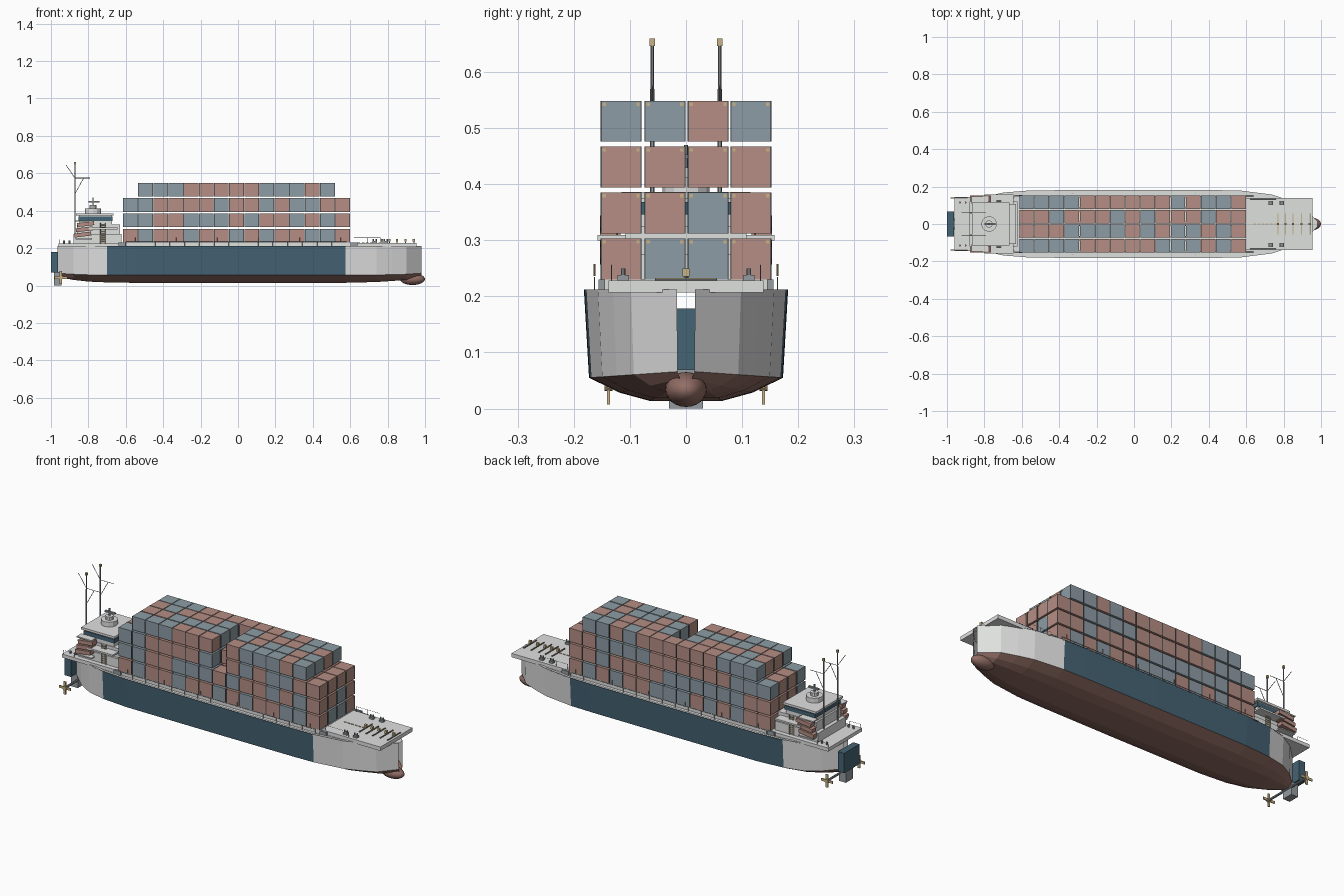
import bpy, bmesh, math, random
from mathutils import Vector, Matrix

if "Cube" in bpy.data.objects:
    bpy.data.objects.remove(bpy.data.objects["Cube"])

random.seed(7)

def mat(name, r, g, b):
    m = bpy.data.materials.new(name)
    m.diffuse_color = (r, g, b, 1)
    m.use_nodes = True
    m.node_tree.nodes["Principled BSDF"].inputs["Base Color"].default_value = m.diffuse_color
    return m

GREY = mat("light grey", .74, .75, .74)
NAVY = mat("hull blue", .06, .125, .175)
KEEL = mat("bottom red", .29, .155, .13)
RED = mat("container red", .46, .27, .23)
BLUE = mat("container blue grey", .265, .335, .375)
GOLD = mat("brass", .58, .45, .24)
DARK = mat("dark steel", .09, .10, .11)
STEEL = mat("steel grey", .30, .33, .35)

def finish(name, bm, *mats):
    me = bpy.data.meshes.new(name)
    bm.to_mesh(me)
    bm.free()
    for m in mats:
        me.materials.append(m)
    ob = bpy.data.objects.new(name, me)
    bpy.context.collection.objects.link(ob)
    return ob

def add_box(bm, x0, x1, y0, y1, z0, z1, mi=0, tilt=0):
    c = Vector(((x0 + x1) / 2, (y0 + y1) / 2, (z0 + z1) / 2))
    m = Matrix.Translation(c) @ Matrix.Rotation(tilt, 4, 'Y') @ Matrix.Diagonal((x1 - x0, y1 - y0, z1 - z0, 1))
    r = bmesh.ops.create_cube(bm, size=1, matrix=m)
    for f in {f for v in r["verts"] for f in v.link_faces}:
        f.material_index = mi

def add_rod(bm, a, b, r, n=6, mi=0):
    a, b = Vector(a), Vector(b)
    m = Matrix.Translation((a + b) / 2) @ (b - a).to_track_quat('Z', 'Y').to_matrix().to_4x4()
    res = bmesh.ops.create_cone(bm, cap_ends=True, segments=n, radius1=r, radius2=r,
                                depth=(b - a).length, matrix=m)
    for f in {f for v in res["verts"] for f in v.link_faces}:
        f.material_index = mi

def box(name, m, *dims):
    bm = bmesh.new()
    add_box(bm, *dims)
    return finish(name, bm, m)

# Hull: lofted stations (x, half width), open at the narrow stem and stern
stations = [(-.965, .016), (-.88, .098), (-.80, .145), (-.70, .168), (-.55, .18), (0, .182),
            (.45, .181), (.575, .178), (.74, .157), (.82, .13), (.90, .098), (.98, .016)]
bm = bmesh.new()
rings = []
for x, w in stations:
    t = 1 - w / .182
    zc, zk = .055 + .012 * t, .014 + .035 * t
    half = [(w, .212), (w * .95, zc), (w * .65, zk + .35 * (zc - zk)), (w * .36, zk)]
    pts = half + [(-y, z) for y, z in reversed(half)]
    rings.append([bm.verts.new((x, y, z)) for y, z in pts])
for i in range(len(rings) - 1):
    a, b = rings[i], rings[i + 1]
    mid = (stations[i][0] + stations[i + 1][0]) / 2
    for j in range(7):
        f = bm.faces.new((a[j], a[j + 1], b[j + 1], b[j]))
        f.material_index = (1 if -.7 < mid < .575 else 0) if j in (0, 6) else 2
bm.normal_update()
if sum(f.normal.z * f.calc_area() for f in bm.faces) > 0:
    bmesh.ops.reverse_faces(bm, faces=bm.faces)
finish("hull", bm, GREY, NAVY, KEEL)

# Main deck following the hull outline, and the raised gunwale strips
bm = bmesh.new()
for (x0, w0), (x1, w1) in zip(stations, stations[1:]):
    bm.faces.new([bm.verts.new((x, y, .208)) for x, y in ((x0, -w0), (x1, -w1), (x1, w1), (x0, w0))])
    if x0 > -.81 and x1 < .83:
        for s in (-1, 1):
            q = [(x0, s * w0), (x1, s * w1), (x1, s * (w1 - .012)), (x0, s * (w0 - .012))]
            bm.faces.new([bm.verts.new((x, y, .213)) for x, y in (q if s < 0 else q[::-1])])
finish("main_deck", bm, GREY)
box("fore_deck", GREY, .59, .955, -.138, .138, .207, .228)
box("aft_deck", GREY, -.96, -.60, -.145, .145, .207, .226)
box("cargo_hatch", GREY, -.61, .60, -.148, .148, .207, .23)

# Bulbous bow
bm = bmesh.new()
bmesh.ops.create_uvsphere(bm, u_segments=20, v_segments=12, radius=1,
                          matrix=Matrix.Translation((.933, 0, .034)) @ Matrix.Diagonal((.067, .037, .031, 1)))
for f in bm.faces:
    f.smooth = True
finish("bulb", bm, KEEL)

# Stern block, rudder, propellers on a cross shaft
box("stern_block", NAVY, -1, -.962, -.066, .066, .07, .178)
box("rudder", STEEL, -.985, -.945, -.03, .03, 0, .07)
bm = bmesh.new()
add_rod(bm, (-.947, -.138, .042), (-.947, .138, .042), .006, 8, 1)
for s in (-1, 1):
    y = s * .138
    add_rod(bm, (-.947, y - .007, .042), (-.947, y + .007, .042), .011, 10)
    for k in range(4):
        a = k * math.pi / 2
        c = Vector((-.947, y, .042)) + Vector((math.cos(a), 0, math.sin(a))) * .019
        m = Matrix.Translation(c) @ Matrix.Rotation(-a, 4, 'Y') @ Matrix.Diagonal((.032, .005, .013, 1))
        bmesh.ops.create_cube(bm, size=1, matrix=m)
finish("propellers", bm, GOLD, STEEL)

# Containers: 15 bays, 4 columns, up to 4 tiers; colours of the visible sides by pattern
front = ["RBRRBRRBRBRRBBR", "BBRRBBBRBRRBRBR", "BBRRRRBRRBRBBRR", "-BBBRRRRRBBBRB-"]
ends = ["RBBR", "RRBR", "RRRR", "BBRB"]
gap_heights = (2, 3, 3, 4)
bm = bmesh.new()
for i in range(15):
    cx = -.575 + .081 * i
    for c, cy in enumerate((-.1155, -.0375, .0395, .1155)):
        top = 3 if i in (0, 14) else gap_heights[c] if i == 7 else 4
        for t in range(top):
            z = .2305 + .0817 * t
            key = random.choice("RB")
            if c == 0:
                key = front[t][i]
            if i == (13 if t == 3 else 14):
                key = ends[t][c]
            add_box(bm, cx - .0385, cx + .0385, cy - .036, cy + .036, z, z + .073, "RB".index(key))
            for sy in (-1, 1):   # brass corner castings and dark corner posts
                y = cy + sy * .030
                e = cy + sy * .0355
                for sx in (-1, 1):
                    x = cx + sx * .0385
                    add_box(bm, x - .001, x + .001, y - .003, y + .003, z + .064, z + .07, 2)
                    add_box(bm, x - .001, x + .001, e - .001, e + .001, z, z + .073, 3)
finish("containers", bm, RED, BLUE, GOLD, DARK)

# Deckhouse tiers, bridge, wings and roof
bm = bmesh.new()
for d in ((-.88, -.622, -.12, .12, .226, .275), (-.86, -.63, -.108, .108, .275, .325),
          (-.80, -.645, -.158, .158, .30, .309), (-.85, -.675, -.105, .105, .325, .374),
          (-.865, -.665, -.115, .115, .374, .386)):
    add_box(bm, *d)
add_rod(bm, (-.775, 0, .386), (-.775, 0, .412), .042, 12)
add_rod(bm, (-.775, 0, .412), (-.775, 0, .43), .02, 10)
finish("deckhouse", bm, GREY)
box("bridge_windows", NAVY, -.854, -.671, -.109, .109, .346, .368)
bm = bmesh.new()
add_rod(bm, (-.775, 0, .42), (-.775, 0, .47), .004)
add_box(bm, -.80, -.74, -.006, .006, .445, .453)
finish("radar", bm, STEEL)

# Lifeboats: stepped slanted slabs on both sides, with ladders beside them
bm = bmesh.new()
for s in (-1, 1):
    for k in range(3):
        x = -.83 + .008 * k
        add_box(bm, x - .045, x + .045, s * .135 - .018, s * .135 + .018, .262 + .028 * k, .283 + .028 * k, 0, -.12)
    for z in (.25, .345):
        add_box(bm, -.87, -.78, s * .128 - .02, s * .128 + .02, z - .003, z + .003, 1)
finish("lifeboats", bm, RED, GREY)
bm = bmesh.new()
for s in (-1, 1):
    y = s * .123
    for x in (-.735, -.71):
        add_rod(bm, (x, y, .226), (x, y, .335), .002, 4)
    for k in range(9):
        add_rod(bm, (-.735, y, .235 + k * .011), (-.71, y, .235 + k * .011), .002, 4)
finish("ladders", bm, GOLD)

# Twin masts with yards and brass caps
bm = bmesh.new()
for y in (-.06, .06):
    p = lambda x, z: (x, y, z)
    add_rod(bm, p(-.872, .226), p(-.872, .57), .004)
    add_rod(bm, p(-.872, .57), p(-.872, .65), .003)
    add_rod(bm, p(-.872, .575), p(-.92, .645), .0015)
    add_rod(bm, p(-.872, .575), p(-.79, .575), .0015)
    add_rod(bm, p(-.872, .49), p(-.825, .575), .0015)
    add_box(bm, -.877, -.867, y - .005, y + .005, .646, .66, 1)
finish("masts", bm, STEEL, GOLD)

# Fore deck gear: low cross bars with brass posts, winches, bollards
bm = bmesh.new()
for x in (.77, .81, .85, .895, .94):
    add_box(bm, x - .003, x + .003, -.055, .055, .227, .231, 0)
    add_box(bm, x - .002, x + .002, -.055, .055, .231, .233, 1)
    add_box(bm, x - .006, x + .006, -.006, .006, .235, .25, 1)
    add_rod(bm, (x, 0, .228), (x, 0, .236), .003)
for k in range(6):
    add_box(bm, .64 + k * .022, .653 + k * .022, -.002, .002, .228, .231, 1)
for s in (-1, 1):
    for x in (.73, .79):
        add_box(bm, x - .012, x + .012, s * .112 - .010, s * .112 + .010, .228, .238, 2)
        for dx in (-.008, .008):
            add_rod(bm, (x + dx, s * .112, .235), (x + dx, s * .112, .25), .004, 8, 2)
    for x in (-.93, -.90):
        add_rod(bm, (x, s * .115, .226), (x, s * .115, .24), .005, 8, 2)
    for x in (-.62, .62):
        add_box(bm, x - .02, x + .02, s * .15 - .006, s * .15 + .006, .208, .23, 2)
finish("deck_gear", bm, DARK, GOLD, STEEL)

# Railings: side rails along the cargo and shorter fore and aft rails
bm = bmesh.new()
def rail(pts, z, h):
    for a, b in zip(pts, pts[1:]):
        n = max(1, round(math.dist(a, b) / .08))
        for k in range(n + 1):
            x, y = (a[q] + (b[q] - a[q]) * k / n for q in (0, 1))
            add_rod(bm, (x, y, z), (x, y, z + h), .0011, 4)
        add_rod(bm, (*a, z + h), (*b, z + h), .0009, 4)
for s in (-1, 1):
    rail([(-.60, s * .163), (.58, s * .163)], .208, .026)
    rail([(.62, s * .133), (.76, s * .133)], .228, .028)
    rail([(-.955, s * .14), (-.89, s * .14)], .226, .02)
finish("railings", bm, STEEL)
bm = bmesh.new()
for s in (-1, 1):
    for k in range(6):
        x = -.55 + k * .22
        add_rod(bm, (x, s * .163, .236), (x, s * .163, .258), .0015, 4)
finish("rail_lamps", bm, GOLD)
